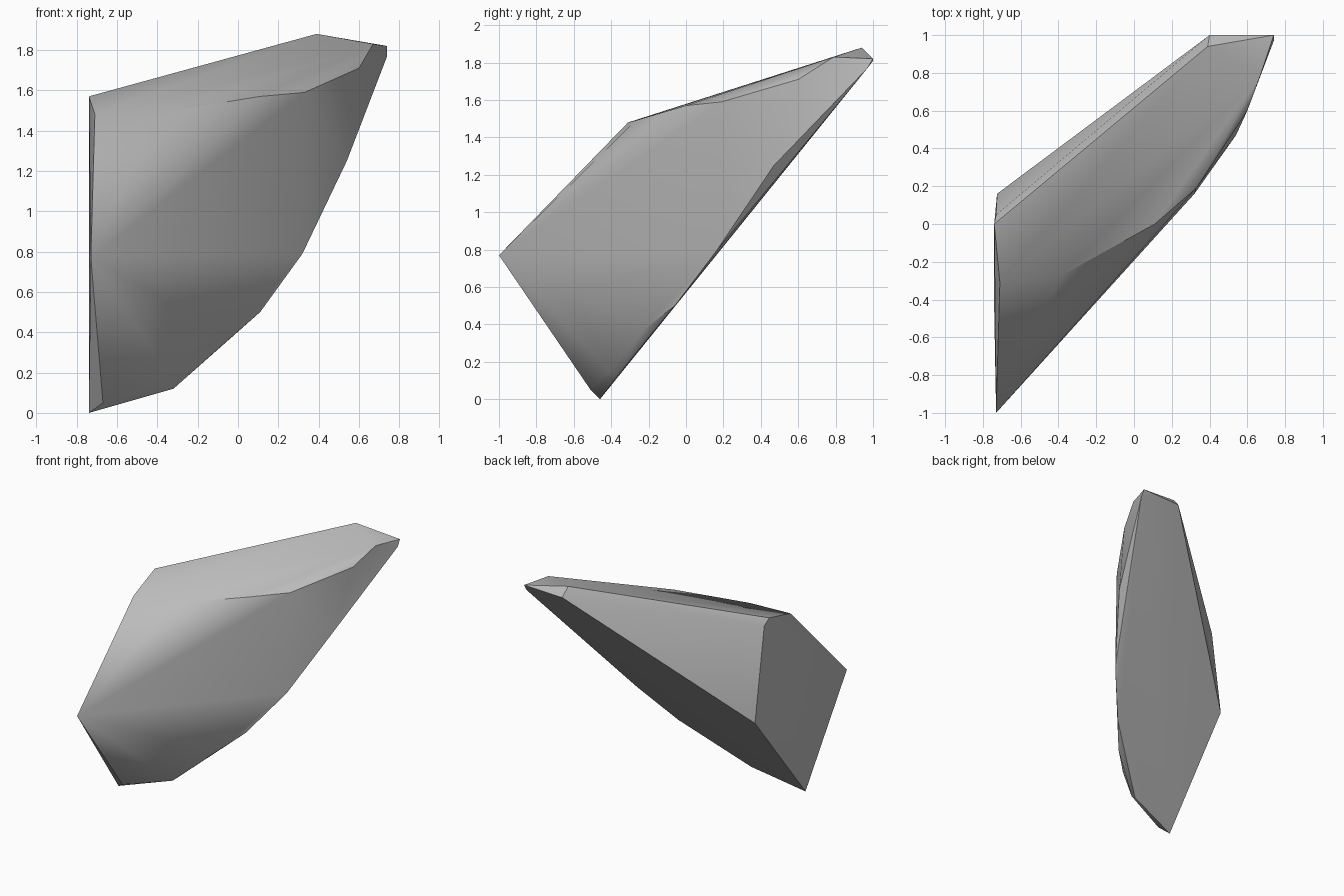
import bpy
import bmesh
from math import radians

cube = bpy.data.objects.get("Cube")
if cube:
    bpy.data.objects.remove(cube, do_unlink=True)

# Stone colour
stone = bpy.data.materials.new("grey_stone")
stone.use_nodes = True
colour = (0.5, 0.5, 0.5, 1)
stone.diffuse_color = colour
stone.node_tree.nodes["Principled BSDF"].inputs["Base Color"].default_value = colour

# Corners of the shard, grouped by where they sit
front_tip = [(-.73, -1, .77)]
crown = [(-.74, 0, 1.57), (.39, .94, 1.88), (.74, 1, 1.82), (.67, .79, 1.83),
         (-.71, -.31, 1.48), (-.38, -.27, 1.49), (.11, 0, 1.57)]
right_rim = [(.33, .19, 1.59), (.6, .6, 1.71), (.74, .97, 1.77), (.54, .47, 1.25)]
back_edge = [(.4, 1, 1.81), (-.73, .05, 1.52), (-.725, .16, .78)]
keel = [(-.74, -.46, 0), (-.67, -.51, .05), (-.32, -.37, .12), (-.32, -.41, .15),
        (-.04, -.23, .37), (.11, -.06, .5), (.32, .16, .79)]

# Wrap the corners in a convex skin
bm = bmesh.new()
for p in front_tip + crown + right_rim + back_edge + keel:
    bm.verts.new(p)
hull = bmesh.ops.convex_hull(bm, input=bm.verts[:])
inside = [g for g in hull["geom_interior"] if isinstance(g, bmesh.types.BMVert)]
bmesh.ops.delete(bm, geom=inside, context='VERTS')
bmesh.ops.recalc_face_normals(bm, faces=bm.faces[:])
mesh = bpy.data.meshes.new("rock_shard")
bm.to_mesh(mesh)
bm.free()
mesh.materials.append(stone)

rock = bpy.data.objects.new("rock_shard", mesh)
bpy.context.collection.objects.link(rock)
bpy.ops.object.select_all(action='DESELECT')
rock.select_set(True)
bpy.context.view_layer.objects.active = rock
bpy.ops.object.shade_smooth_by_angle(angle=radians(30))
